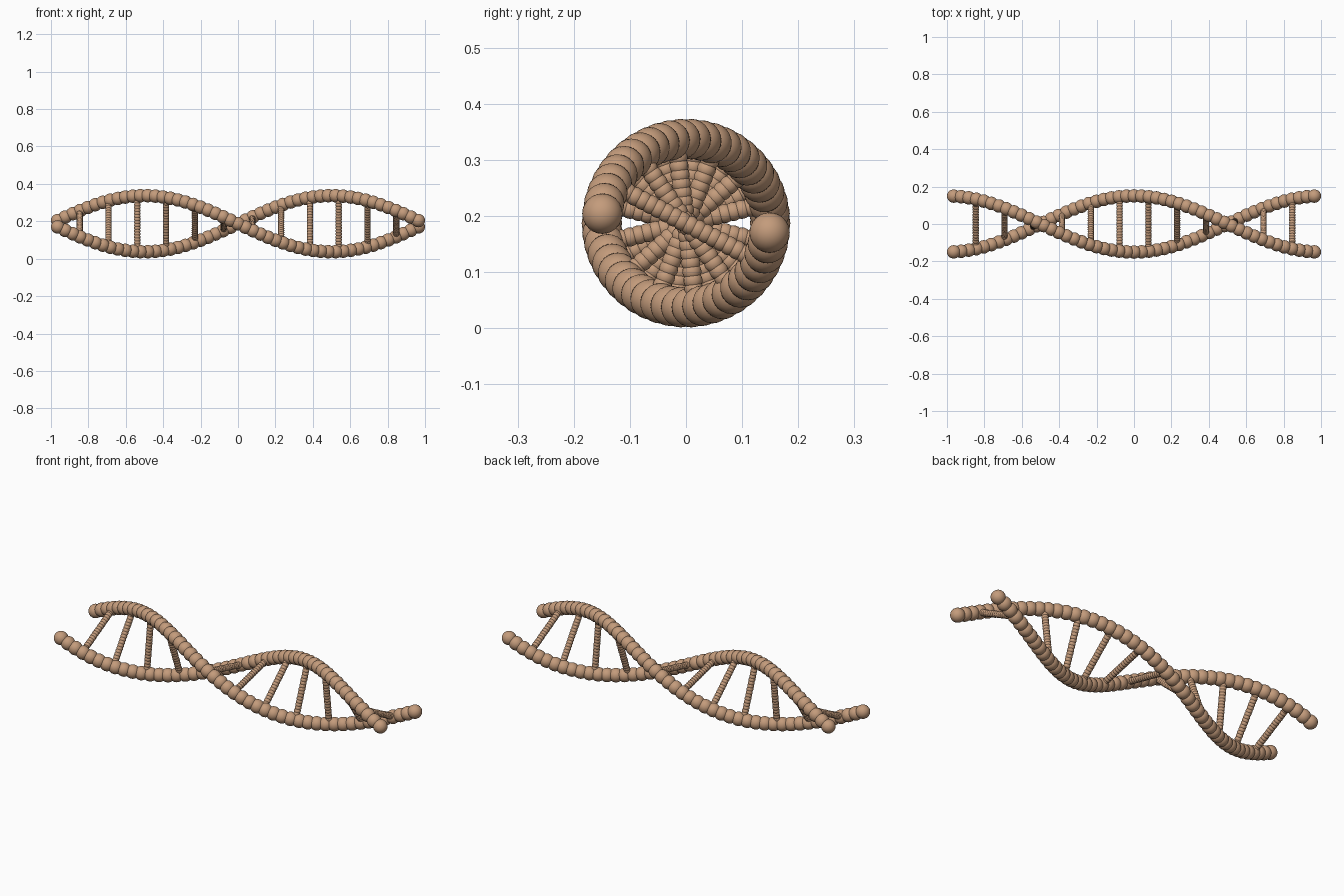
import bpy, bmesh, math
from mathutils import Matrix, Vector

if "Cube" in bpy.data.objects:
    bpy.data.objects.remove(bpy.data.objects["Cube"])

R, ZC = 0.15, 0.187        # helix radius and axis height
BEAD, RUNG = 0.036, 0.017  # bead radii
HALF = 1.0 - BEAD          # strand half length
N_BEADS, N_RUNGS, RUNG_BEADS = 49, 12, 20

mat = bpy.data.materials.new("warm_brown")
mat.diffuse_color = (0.55, 0.33, 0.20, 1)
mat.use_nodes = True
mat.node_tree.nodes["Principled BSDF"].inputs["Base Color"].default_value = mat.diffuse_color


def helix(x, side):
    a = math.pi * x
    return Vector((x, side * R * math.cos(a), ZC + side * R * math.sin(a)))


def bead_chain(name, points, radius, axis_of, seg, rings):
    """One object made of overlapping beads along a list of points."""
    bm = bmesh.new()
    for i, p in enumerate(points):
        rot = axis_of(i).to_track_quat('Z', 'Y').to_matrix().to_4x4()
        bmesh.ops.create_uvsphere(bm, u_segments=seg, v_segments=rings,
                                  radius=radius, matrix=Matrix.Translation(p) @ rot)
    for f in bm.faces:
        f.smooth = True
    me = bpy.data.meshes.new(name)
    bm.to_mesh(me)
    bm.free()
    me.materials.append(mat)
    ob = bpy.data.objects.new(name, me)
    bpy.context.collection.objects.link(ob)
    return ob


# Two intertwined beaded strands
xs = [-HALF + 2 * HALF * i / (N_BEADS - 1) for i in range(N_BEADS)]
for name, side in (("strand_a", 1), ("strand_b", -1)):
    bead_chain(name, [helix(x, side) for x in xs], BEAD,
               lambda i: helix(xs[i] + 0.01, side) - helix(xs[i] - 0.01, side), 24, 14)

# Beaded rungs joining the strands
for k in range(1, N_RUNGS + 1):
    x = -1 + 2 * k / (N_RUNGS + 1)
    a, b = helix(x, 1), helix(x, -1)
    pts = [a.lerp(b, j / (RUNG_BEADS - 1)) for j in range(RUNG_BEADS)]
    bead_chain(f"rung_{k:02d}", pts, RUNG, lambda i: b - a, 16, 10)
